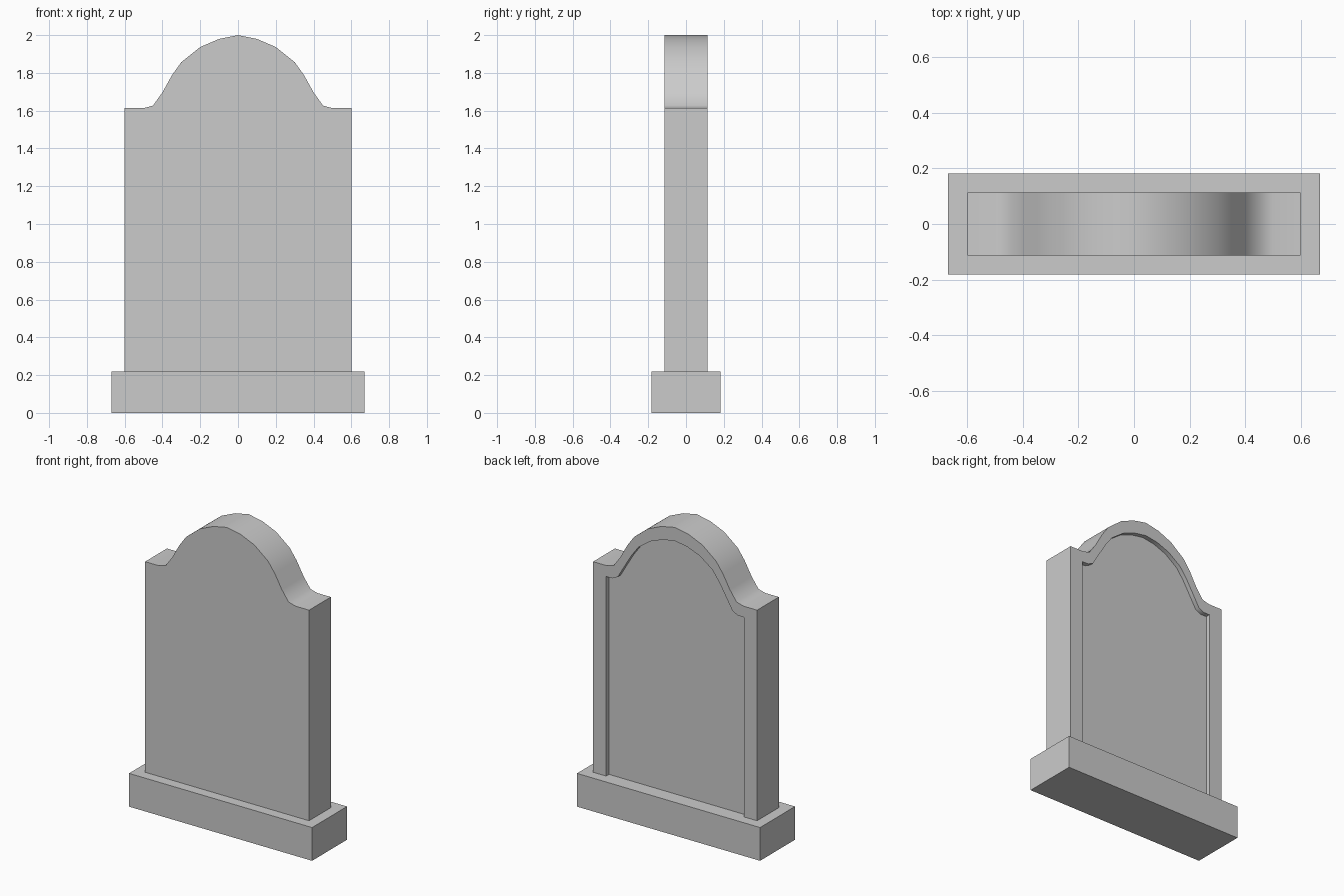
import bpy, bmesh, math

if "Cube" in bpy.data.objects:
    bpy.data.objects.remove(bpy.data.objects["Cube"])

# Right halves of the outlines, from the top centre to the shoulder corner (x, z)
OUTER = [(0, 2.0), (0.1, 1.98), (0.2, 1.937), (0.3, 1.857), (0.35, 1.787),
         (0.4, 1.697), (0.45, 1.627), (0.5, 1.613), (0.6, 1.613)]
INNER = [(0, 1.91), (0.09, 1.895), (0.18, 1.86), (0.27, 1.795), (0.32, 1.728),
         (0.37, 1.645), (0.42, 1.56), (0.46, 1.54), (0.505, 1.54)]
BASE_TOP = 0.22


def extrude_outline(name, half, bottom, y0, y1):
    """Mirror a half outline, close it at the bottom and extrude it along y."""
    right = half + [(half[-1][0], bottom)]
    outline = right + [(-x, z) for x, z in reversed(right[1:])]
    bm = bmesh.new()
    face = bm.faces.new([bm.verts.new((x, y0, z)) for x, z in outline])
    res = bmesh.ops.extrude_face_region(bm, geom=[face])
    verts = [g for g in res["geom"] if isinstance(g, bmesh.types.BMVert)]
    bmesh.ops.translate(bm, verts=verts, vec=(0, y1 - y0, 0))
    bmesh.ops.recalc_face_normals(bm, faces=bm.faces)
    mesh = bpy.data.meshes.new(name)
    bm.to_mesh(mesh)
    bm.free()
    obj = bpy.data.objects.new(name, mesh)
    bpy.context.collection.objects.link(obj)
    return obj


# Plinth
bpy.ops.mesh.primitive_cube_add(size=1, location=(0, 0, BASE_TOP / 2))
plinth = bpy.context.object
plinth.name = "plinth"
plinth.scale = (1.34, 0.365, BASE_TOP)
bpy.ops.object.transform_apply(location=False, rotation=False, scale=True)

# Upright slab with a recessed panel on the back
slab = extrude_outline("slab", OUTER, BASE_TOP, -0.114, 0.114)
cutter = extrude_outline("panel_cutter", INNER, BASE_TOP - 0.1, 0.084, 0.2)
cutter.hide_render = True
mod = slab.modifiers.new("back_panel", 'BOOLEAN')
mod.operation = 'DIFFERENCE'
mod.solver = 'EXACT'
mod.object = cutter
bpy.ops.object.select_all(action='DESELECT')
slab.select_set(True)
bpy.context.view_layer.objects.active = slab
bpy.ops.object.modifier_apply(modifier=mod.name)
bpy.data.objects.remove(cutter)

# Smooth curved crown, crisp corners
bpy.ops.object.shade_smooth_by_angle(angle=math.radians(45))
